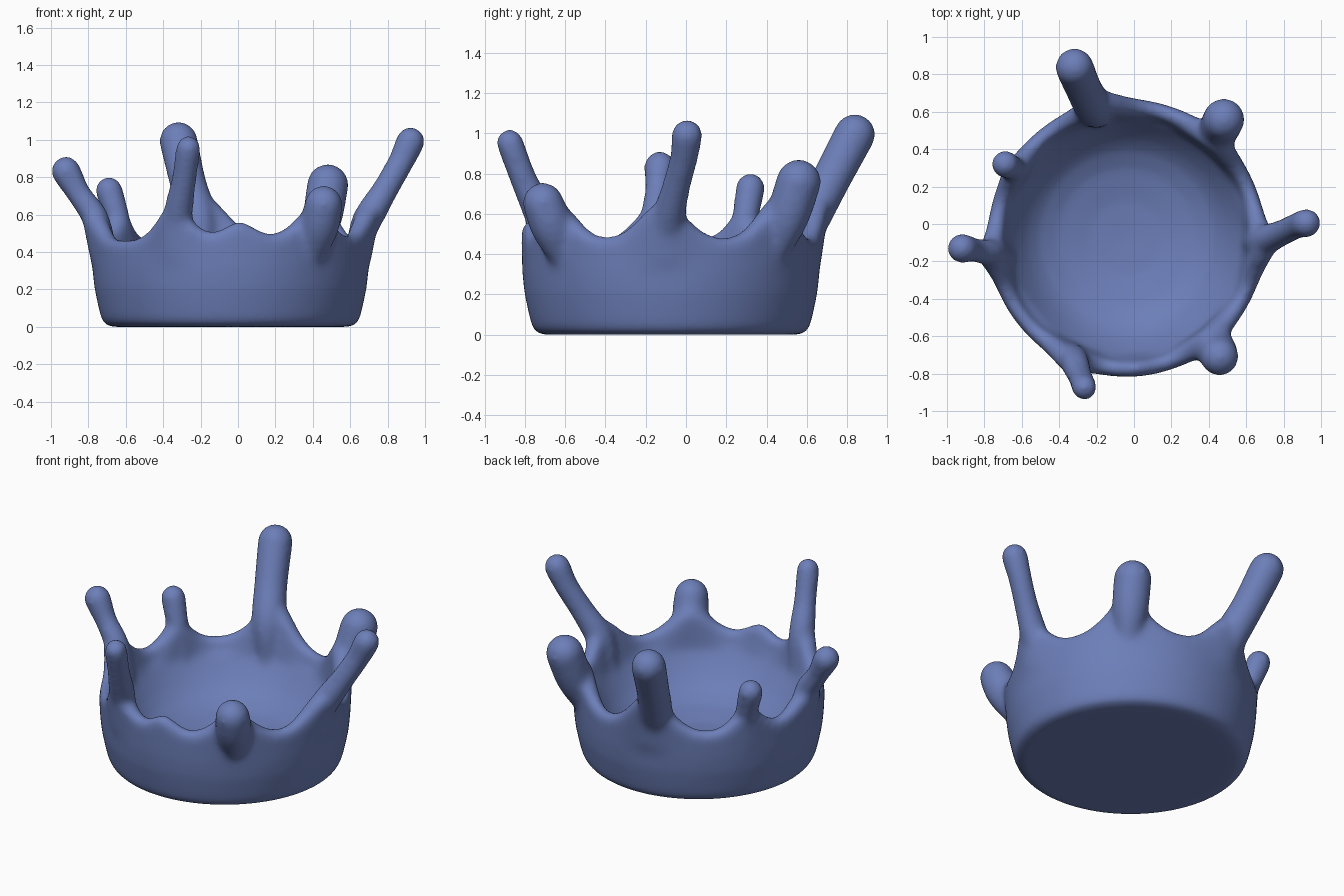
import bpy, bmesh, math
from mathutils import Vector, Matrix

if "Cube" in bpy.data.objects:
    bpy.data.objects.remove(bpy.data.objects["Cube"])

CX, CY = -0.04, -0.075      # centre of the bowl

# Fingers: path points (x, y, z, radius) from inside the wall up to the round tip
FINGERS = [
    [(.62, -.105, .38, .05), (.685, -.09, .56, .082), (.785, -.05, .73, .073), (.87, -.01, .88, .072), (.922, .005, .992, .080)],
    [(-.18, .56, .36, .05), (-.215, .62, .58, .10), (-.27, .725, .78, .10), (-.318, .838, .995, .105)],
    [(.41, .43, .36, .05), (.45, .50, .57, .105), (.48, .56, .76, .114)],
    [(.39, -.60, .34, .05), (.435, -.665, .53, .105), (.458, -.71, .655, .104)],
    [(-.33, -.67, .38, .045), (-.32, -.73, .60, .078), (-.29, -.81, .78, .069), (-.265, -.875, .955, .07)],
    [(-.68, -.17, .38, .045), (-.76, -.155, .58, .072), (-.85, -.14, .71, .067), (-.92, -.13, .833, .082)],
    [(-.59, .28, .38, .045), (-.64, .295, .57, .066), (-.69, .32, .73, .076)],
]
# Webs on the rim: (angle in degrees, extra height, angular width, outward lean)
WEBS = [(-3, .20, .23, .30), (101, .24, .24, .25), (48, .22, .24, .12),
        (-51, .17, .24, .12), (245, .19, .19, .22), (187, .17, .20, .35),
        (149, .15, .17, .10), (-86, .10, .17, .0)]


def rim(angle):
    """Rim height, outward shift and half thickness at an angle."""
    h, shift, half = .468, 0, .045
    for deg, add, width, lean in WEBS:
        d = (angle - math.radians(deg) + math.pi) % math.tau - math.pi
        g = math.exp(-abs(d / width) ** 1.8)
        h += add * g
        shift += add * lean * g * g
        half += .018 * g * (lean > 0)
    return h, shift, half


def profile(angle):
    """Closed wall section: outside from the base up, over the rim, inside down."""
    h, s, w = rim(angle)
    mid = .743 - w + s
    pts = [(.62, 0), (.665, .004), (.69, .04), (.707, .11), (.728, .21),
           (.738, .31), (.74 + s * .3, .38)]
    for i in range(9):
        a = math.pi * i / 8
        c = math.cos(a)
        drop = .05 if c > 0 else .07
        pts.append((mid + w * c, h - drop + drop * math.sin(a)))
    pts += [(.622, .385), (.58, .32), (.53, .255), (.47, .20), (.37, .15), (.2, .112)]
    return pts


def catmull(a, b, c, d, t):
    return .5 * (2 * b + (c - a) * t + (2 * a - 5 * b + 4 * c - d) * t * t
                 + (3 * b - a - 3 * c + d) * t ** 3)


bm = bmesh.new()

# Bowl with a wavy rim
N = 180
rings = []
for i in range(N):
    a = math.tau * i / N
    rings.append([bm.verts.new((CX + r * math.cos(a), CY + r * math.sin(a), z))
                  for r, z in profile(a)])
floor = bm.verts.new((CX, CY, .10))
for i in range(N):
    p, q = rings[i], rings[(i + 1) % N]
    for j in range(len(p) - 1):
        bm.faces.new((p[j], q[j], q[j + 1], p[j + 1]))
    bm.faces.new((p[-1], q[-1], floor))
bm.faces.new([r[0] for r in reversed(rings)])
bmesh.ops.recalc_face_normals(bm, faces=bm.faces[:])

# Fingers as closely spaced balls, fused by the remesh
STEPS = 10
for path in FINGERS:
    pts = [Vector(p) for p in path]
    pts = [2 * pts[0] - pts[1]] + pts + [2 * pts[-1] - pts[-2]]
    for k in range(1, len(pts) - 2):
        last = k == len(pts) - 3
        for s in range(STEPS + last):
            p = catmull(*pts[k - 1:k + 3], s / STEPS)
            bmesh.ops.create_icosphere(bm, subdivisions=3, radius=p[3],
                                       matrix=Matrix.Translation(p.xyz))

mesh = bpy.data.meshes.new("splash_crown")
bm.to_mesh(mesh)
bm.free()
crown = bpy.data.objects.new("splash_crown", mesh)
bpy.context.collection.objects.link(crown)

mat = bpy.data.materials.new("soft blue")
mat.diffuse_color = (.15, .21, .48, 1)
mat.use_nodes = True
mat.node_tree.nodes["Principled BSDF"].inputs["Base Color"].default_value = mat.diffuse_color
mesh.materials.append(mat)

# Fuse everything and soften the joins
rm = crown.modifiers.new("fuse", 'REMESH')
rm.mode = 'VOXEL'
rm.voxel_size = .014
rm.use_smooth_shade = True
sm = crown.modifiers.new("soften", 'SMOOTH')
sm.factor = .5
sm.iterations = 36
